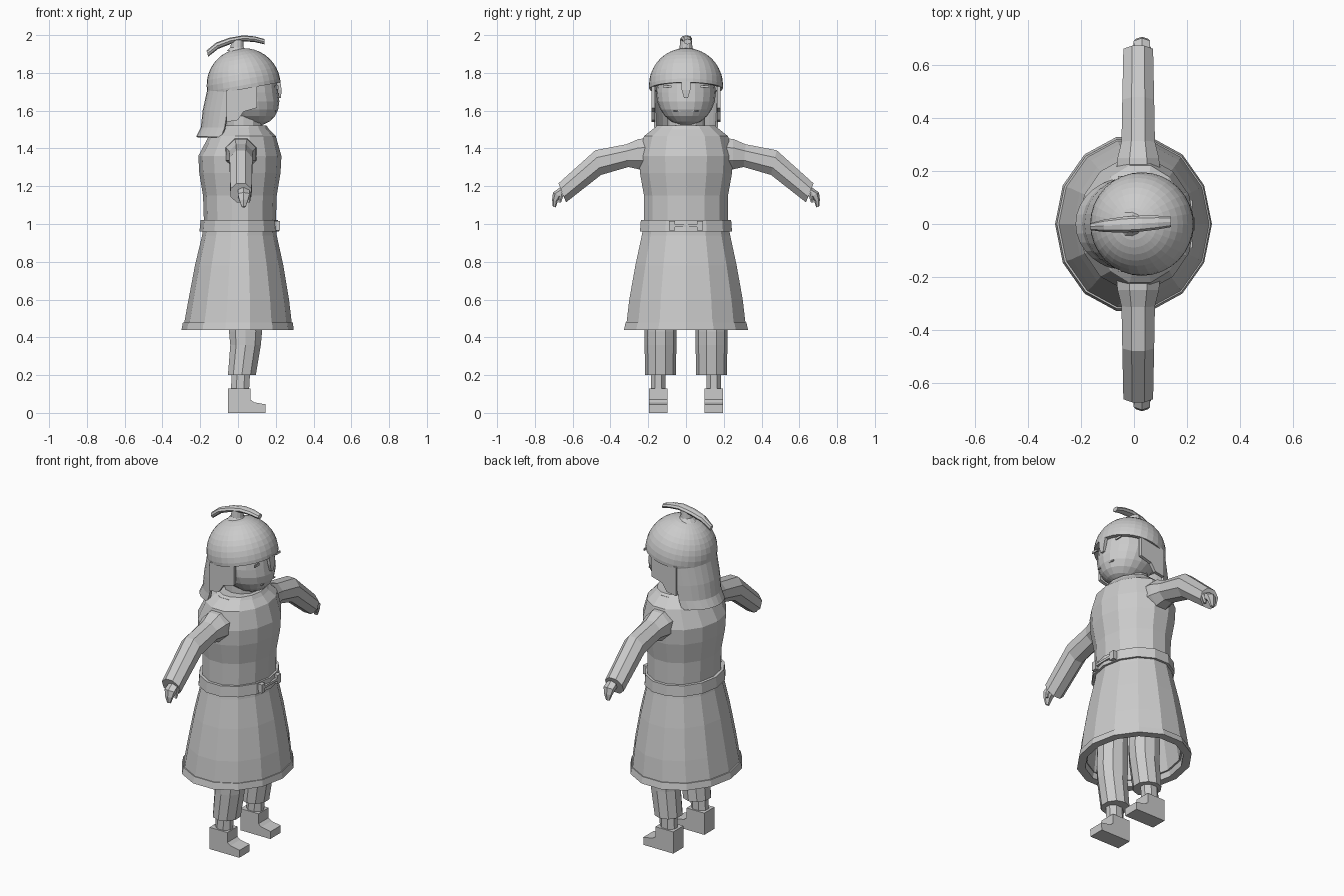
import bpy, bmesh, math
from mathutils import Vector, Matrix

cube = bpy.data.objects.get("Cube")
if cube:
    bpy.data.objects.remove(cube)

grey = bpy.data.materials.new("plain_grey")
grey.use_nodes = True
grey.diffuse_color = (0.6, 0.6, 0.6, 1)
grey.node_tree.nodes["Principled BSDF"].inputs["Base Color"].default_value = (0.6, 0.6, 0.6, 1)


def finish(name, bm):
    bmesh.ops.recalc_face_normals(bm, faces=bm.faces)
    me = bpy.data.meshes.new(name)
    bm.to_mesh(me)
    bm.free()
    me.materials.append(grey)
    ob = bpy.data.objects.new(name, me)
    bpy.context.collection.objects.link(ob)
    return ob


def loft(name, rings, n, phase=0.0, closed=False):
    """Skin polygon rings given as (centre, half axis u, half axis v)."""
    bm = bmesh.new()
    loops = []
    for c, u, v in rings:
        c, u, v = Vector(c), Vector(u), Vector(v)
        angles = [2 * math.pi * (i + phase) / n for i in range(n)]
        loops.append([bm.verts.new(c + u * math.cos(a) + v * math.sin(a)) for a in angles])
    pairs = list(zip(loops, loops[1:]))
    if closed:
        pairs.append((loops[-1], loops[0]))
    for a, b in pairs:
        for i in range(n):
            j = (i + 1) % n
            bm.faces.new((a[i], a[j], b[j], b[i]))
    if not closed:
        bm.faces.new(loops[0])
        bm.faces.new(loops[-1])
    return finish(name, bm)


def flat_ring(z, x0, x1, ry, y=0.0):
    return ((x0 + x1) / 2, y, z), ((x1 - x0) / 2, 0, 0), (0, ry, 0)


def plate(name, outline, y0, y1):
    """Extrude an x-z outline along y."""
    bm = bmesh.new()
    face = bm.faces.new([bm.verts.new((x, y0, z)) for x, z in outline])
    geo = bmesh.ops.extrude_face_region(bm, geom=[face])["geom"]
    bmesh.ops.translate(bm, vec=(0, y1 - y0, 0),
                        verts=[g for g in geo if isinstance(g, bmesh.types.BMVert)])
    return finish(name, bm)


def box(name, x, y, z):
    return plate(name, [(x[0], z[0]), (x[1], z[0]), (x[1], z[1]), (x[0], z[1])], *y)


# Coat: shoulders down to the hem, then back up inside the hollow skirt
coat = [(1.51, -.10, .155, .17), (1.465, -.155, .20, .228), (1.36, -.21, .23, .255),
        (1.27, -.205, .225, .25), (1.15, -.185, .205, .228), (1.0, -.18, .20, .228),
        (.94, -.19, .205, .24), (.78, -.228, .24, .275), (.6, -.262, .27, .308),
        (.475, -.285, .285, .323), (.475, -.24, .24, .28), (.8, -.19, .2, .24)]
loft("coat", [flat_ring(*r) for r in coat], 14)
loft("coat_hem", [flat_ring(.478, -.292, .29, .328), flat_ring(.44, -.299, .295, .337),
                  flat_ring(.44, -.255, .25, .29), flat_ring(.478, -.25, .245, .285)], 14, closed=True)
loft("collar", [flat_ring(1.50, -.115, .165, .178), flat_ring(1.522, -.085, .15, .155)], 14)
loft("neck", [flat_ring(1.49, -.07, .13, .1), flat_ring(1.6, -.07, .13, .1)], 12)

# Belt and buckle
loft("belt", [flat_ring(1.022, -.198, .212, .245), flat_ring(.96, -.204, .217, .25),
              flat_ring(.96, -.17, .18, .21), flat_ring(1.022, -.17, .18, .21)], 14, closed=True)
box("buckle_bar", (.19, .22), (-.07, .07), (.983, .997))
for s in (-1, 1):
    box("buckle_end", (.185, .222), (s * .075 - .016, s * .075 + .016), (.965, 1.016))

# Arms, hands, legs and boots, one set per side
for s, side in ((-1, "right"), (1, "left")):
    arm = [(.18, 1.37, .085, .0, .085), (.25, 1.37, .078, .0, .08), (.31, 1.362, .063, .005, .06),
           (.465, 1.325, .06, .015, .065), (.655, 1.165, .056, .02, .05)]
    loft(side + "_sleeve", [((.016, s * y, z), (rx / .92, 0, 0), (0, s * vy / .92, vz / .92))
                            for y, z, rx, vy, vz in arm], 8, .5)
    hand = [(.635, 1.18, .034, .012, .028), (.682, 1.155, .036, .022, .012),
            (.694, 1.125, .026, .015, .004), (.697, 1.09, .012, .008, .002)]
    loft(side + "_hand", [((.03, s * y, z), (rx, 0, 0), (0, s * vy, vz))
                          for y, z, rx, vy, vz in hand], 6, .5)
    loft(side + "_thumb", [((.058, s * .655, 1.17), (.014, 0, 0), (0, .014, 0)),
                           ((.056, s * .668, 1.115), (.008, 0, 0), (0, .008, 0))], 6)

    trouser = [(.75, -.05, .12, .085), (.43, -.052, .132, .085), (.36, -.045, .125, .084),
               (.2, -.057, .098, .082)]
    loft(side + "_trouser", [flat_ring(z, a, b, r, s * .135) for z, a, b, r in trouser], 10, .5)
    loft(side + "_ankle", [flat_ring(.25, -.035, .07, .042, s * .147),
                           flat_ring(.11, -.042, .062, .042, s * .147)], 8, .5)
    plate(side + "_boot", [(-.052, 0), (.145, 0), (.147, .045), (.085, .056),
                           (.066, .07), (.066, .13), (-.052, .13)], s * .147 - .048, s * .147 + .048)
    # Cheek guard
    plate(side + "_cheek_guard", [(-.06, 1.71), (.10, 1.73), (.10, 1.615), (.03, 1.595),
                                  (.0, 1.55), (-.06, 1.54)], s * .163, s * .182)
    # Eye
    box(side + "_eye", (.19, .197), (s * .1 - .022, s * .1 + .022), (1.722, 1.734))

# Head: sphere with the chin pushed forward
bm = bmesh.new()
bmesh.ops.create_uvsphere(bm, u_segments=20, v_segments=12, radius=1)
for v in bm.verts:
    chin = max(0, -v.co.z)
    v.co = Vector((.045 + .168 * v.co.x + .045 * chin, .158 * v.co.y, 1.695 + .175 * v.co.z))
finish("head", bm)
box("mouth", (.195, .203), (-.065, .065), (1.596, 1.602))

# Helmet: tilted sphere cut along a plane below its equator
bm = bmesh.new()
bmesh.ops.create_uvsphere(bm, u_segments=32, v_segments=20, radius=.196)
bmesh.ops.bisect_plane(bm, geom=bm.verts[:] + bm.edges[:] + bm.faces[:],
                       plane_co=(0, 0, -.02), plane_no=(0, 0, 1), clear_inner=True)
bmesh.ops.transform(bm, verts=bm.verts,
                    matrix=Matrix.Translation((.03, 0, 1.735)) @ Matrix.Rotation(-.18, 4, 'Y'))
helmet = finish("helmet", bm)
shell = helmet.modifiers.new("thickness", 'SOLIDIFY')
shell.thickness = .022
shell.offset = -1

# Nose guard
loft("nose_guard", [((.216, 0, 1.755), (.012, 0, 0), (0, .036, 0)),
                    ((.222, 0, 1.71), (.012, 0, 0), (0, .032, 0)),
                    ((.222, 0, 1.668), (.008, 0, 0), (0, .015, 0))], 4, .5)

# Neck flap: flared arc behind the head
bm = bmesh.new()
rows = []
for z, cx, rx, ry in [(1.71, .03, .186, .184), (1.6, .012, .192, .178),
                      (1.51, -.005, .185, .172), (1.46, -.02, .195, .17)]:
    angles = [math.radians(110 + 140 * i / 12) for i in range(13)]
    rows.append([bm.verts.new((cx + rx * math.cos(a), ry * math.sin(a), z)) for a in angles])
for a, b in zip(rows, rows[1:]):
    for i in range(12):
        bm.faces.new((a[i], a[i + 1], b[i + 1], b[i]))
flap = finish("neck_flap", bm)
sheet = flap.modifiers.new("thickness", 'SOLIDIFY')
sheet.thickness = .014
sheet.offset = 0

# Helmet knob and curved crest
loft("knob", [flat_ring(1.915, -.06, .045, .05), flat_ring(1.935, -.04, .03, .034),
              flat_ring(1.975, -.035, .028, .03)], 12)
crest = [(-.162, 1.902, .014, .016), (-.11, 1.944, .024, .017), (-.04, 1.97, .03, .016),
         (.03, 1.983, .03, .016), (.09, 1.978, .026, .015), (.14, 1.965, .02, .014)]
loft("crest", [((x, .06 * x, z), (0, w, 0), (-.3 * h * (x < 0), 0, h)) for x, z, w, h in crest], 8)
